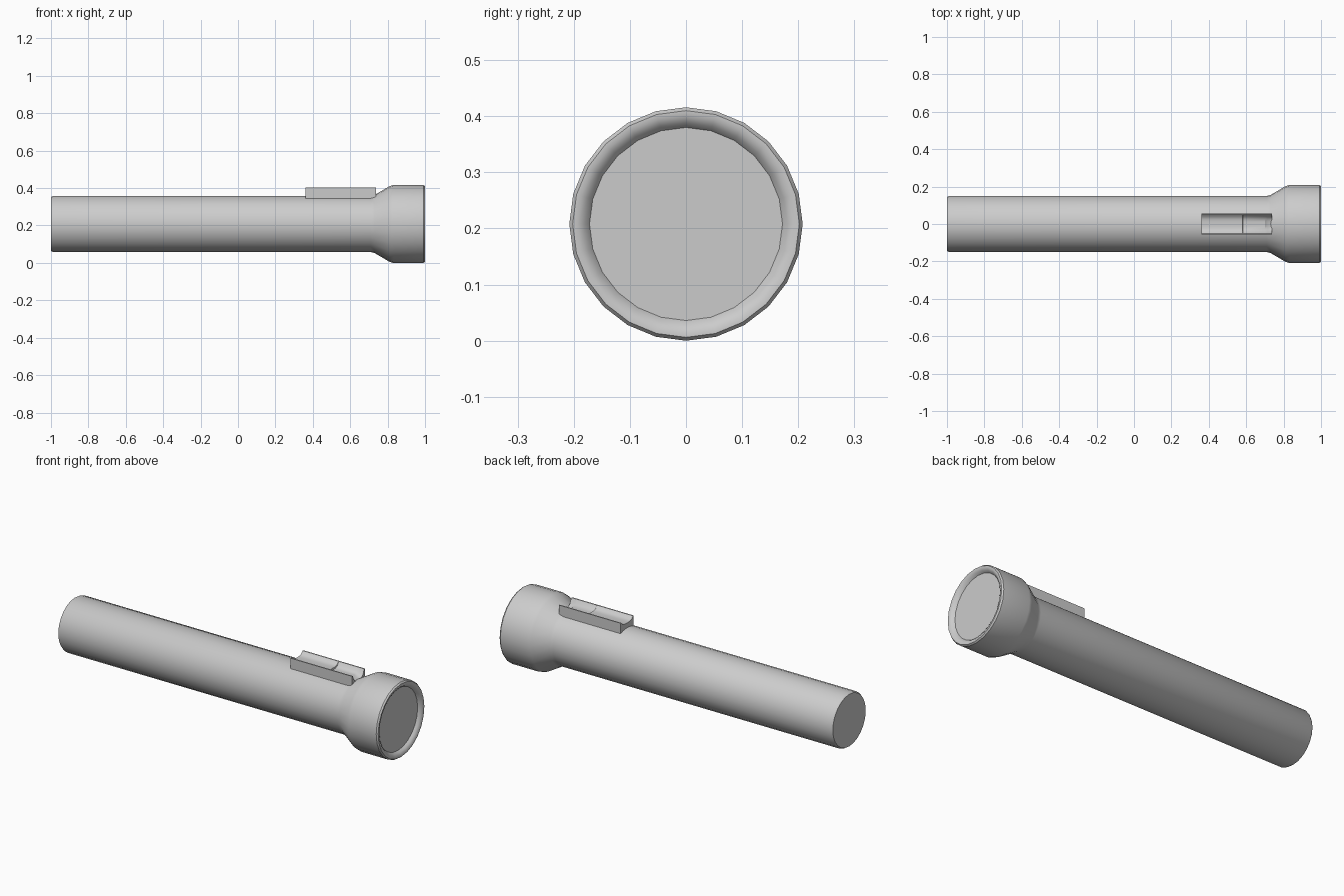
import bpy, bmesh, math

if "Cube" in bpy.data.objects:
    bpy.data.objects.remove(bpy.data.objects["Cube"])

R = 0.208      # head radius, also the height of the axis
SIDES = 24


def finish(name, bm, angle=35):
    bmesh.ops.remove_doubles(bm, verts=bm.verts, dist=1e-5)
    bmesh.ops.recalc_face_normals(bm, faces=bm.faces)
    mesh = bpy.data.meshes.new(name)
    bm.to_mesh(mesh)
    bm.free()
    ob = bpy.data.objects.new(name, mesh)
    bpy.context.collection.objects.link(ob)
    bpy.ops.object.select_all(action='DESELECT')
    ob.select_set(True)
    bpy.context.view_layer.objects.active = ob
    bpy.ops.object.shade_smooth_by_angle(angle=math.radians(angle))
    return ob


def loft(name, rings, angle=35):
    """Skin equal-length closed rings and cap both ends."""
    bm = bmesh.new()
    loops = [[bm.verts.new(p) for p in ring] for ring in rings]
    n = len(rings[0])
    for a, b in zip(loops, loops[1:]):
        for i in range(n):
            j = (i + 1) % n
            bm.faces.new((a[i], a[j], b[j], b[i]))
    bm.faces.new(loops[0])
    bm.faces.new(loops[-1])
    return finish(name, bm, angle)


def circle(x, r):
    return [(x, r * math.sin(t), R + r * math.cos(t))
            for t in (2 * math.pi * i / SIDES for i in range(SIDES))]


# tube, flared head, rounded rim and recessed lens in one turned profile
profile = [(-1, 0.144), (-0.99, 0.15), (0.71, 0.15), (0.73, 0.155),
           (0.81, 0.202), (0.83, R), (0.992, R), (1.0, 0.202),
           (1.0, 0.193), (0.992, 0.18), (0.98, 0.172)]
loft("torch_body", [circle(x, r) for x, r in profile])


# switch housing: a trough with thin side walls and a stepped floor
def trough(x, floor):
    top, half, inner, base = 0.403, 0.057, 0.051, 0.340
    ring = [(x, -half, base), (x, -half, top), (x, -inner, top)]
    for i in range(1, 8):
        u = -1 + i / 4
        ring.append((x, u * inner, floor + (top - floor) * u ** 4))
    return ring + [(x, inner, top), (x, half, top), (x, half, base)]


stations = [(0.36, 0.384), (0.58, 0.384), (0.582, 0.376),
            (0.70, 0.376), (0.715, 0.366), (0.738, 0.362)]
loft("switch_housing", [trough(x, f) for x, f in stations], 30)
